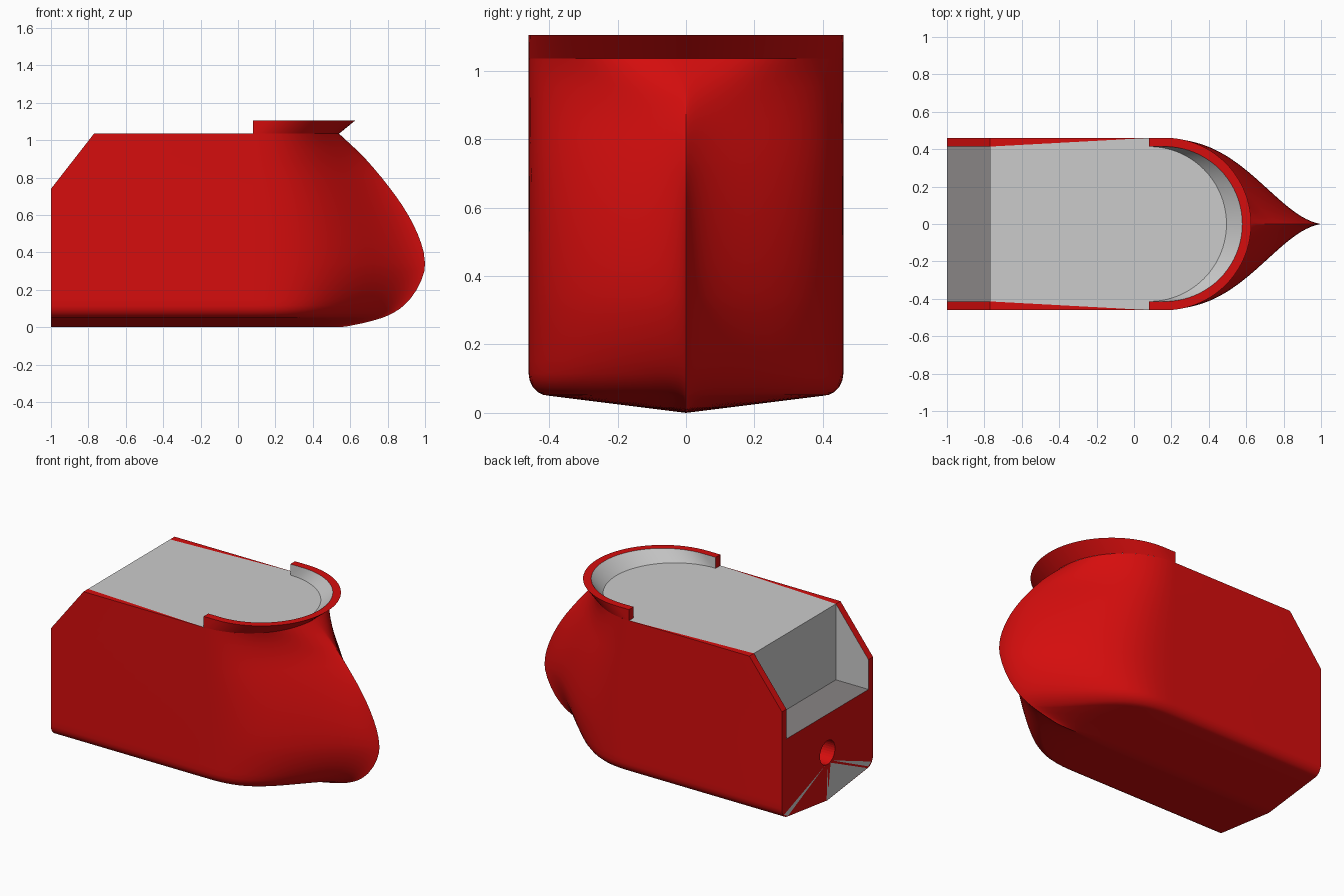
import bpy, bmesh, math
from mathutils import Vector

if "Cube" in bpy.data.objects:
    bpy.data.objects.remove(bpy.data.objects["Cube"])


def paint(name, *rgb):
    mat = bpy.data.materials.new(name)
    mat.diffuse_color = (*rgb, 1)
    mat.use_nodes = True
    mat.node_tree.nodes["Principled BSDF"].inputs["Base Color"].default_value = mat.diffuse_color
    return mat


RED = paint("red_paint", 0.67, 0.004, 0.004)
GREY = paint("pale_grey", 0.68, 0.68, 0.68)
DARK = paint("dark_grey", 0.25, 0.235, 0.235)
HALF, INNER, TOP, RIM = 0.46, 0.414, 1.035, 1.105   # beam, inside beam, deck and rim heights
FLOOR, KNEE, STERN, WALL = 0.55, 0.74, -1.0, -0.77  # stern well and its sloped sides
START, STEPS = 0.08, 26


def finish(name, bm, mat):
    mesh = bpy.data.meshes.new(name)
    bm.to_mesh(mesh)
    bm.free()
    obj = bpy.data.objects.new(name, mesh)
    bpy.context.collection.objects.link(obj)
    mesh.materials.append(mat)
    bpy.ops.object.select_all(action='DESELECT')
    obj.select_set(True)
    bpy.context.view_layer.objects.active = obj
    bpy.ops.object.shade_smooth_by_angle(angle=math.radians(32))
    return obj


def panels(name, polys, mat=GREY):
    """Flat panels, each given as (points, direction it faces)."""
    bm = bmesh.new()
    for pts, facing in polys:
        f = bm.faces.new([bm.verts.new(p) for p in pts])
        f.normal_update()
        if f.normal.dot(Vector(facing)) < 0:
            f.normal_flip()
    return finish(name, bm, mat)


def loft(name, rows, mat=GREY):
    """Quads between rows of points, each row running anticlockwise, going up."""
    bm = bmesh.new()
    grid = [[bm.verts.new(p) for p in row] for row in rows]
    for a, b in zip(grid, grid[1:]):
        for j in range(len(a) - 1):
            bm.faces.new((a[j], a[j + 1], b[j + 1], b[j]))
    bmesh.ops.remove_doubles(bm, verts=bm.verts, dist=1e-5)
    return finish(name, bm, mat)


# Hull: waterlines at each height, ending on the stem curve (height, stem x)
STEM = [(0, .54), (.005, .585), (.02, .66), (.035, .72), (.05, .77), (.053, .777), (.06, .795),
        (.075, .827), (.095, .86), (.115, .885), (.15, .92), (.2, .955), (.25, .98),
        (.3, .996), (.34, 1.0), (.4, .993), (.45, .979), (.5, .96), (.55, .937), (.6, .91),
        (.65, .879), (.7, .845), (.74, .815), (.8, .768), (.85, .726), (.9, .682),
        (.95, .632), (1.0, .578), (TOP, .54)]


def beam(z):
    if z <= 0.05:
        return 0.40 * z / 0.05
    t = max(0, (0.115 - z) / 0.065)
    return 0.40 + 0.06 * math.sqrt(max(0, 1 - t * t))


def waterline(z, stem):
    lin = 1 if z < 0.34 else (stem - 0.54) / 0.46
    w = 1 - (1 - lin) ** 1.4                    # 1 = hollow bow, 0 = full bow
    q = 0.5 + 0.4 * min(1, lin / 0.4)           # full bow turns from round to pointed
    aft = STERN + (WALL - STERN) * max(0, (z - KNEE) / (TOP - KNEE))
    side = [(aft, beam(z))]
    for i in range(STEPS + 1):
        u = math.sin(math.pi / 2 * i / STEPS)
        full = max(0, 1 - u * u) ** q
        hollow = 0.85 * (1 + math.cos(math.pi * u ** 1.5)) / 2 + 0.15 * (1 - u * u)
        side.append((START + (stem - START) * u, beam(z) * (w * hollow + (1 - w) * full)))
    return [(x, -y, z) for x, y in side] + [(x, y, z) for x, y in side[-2::-1]]


loft("hull", [waterline(z, s) for z, s in STEM], RED)


# Bow rim: a half ring leaning forward
def arc(cx, r, z):
    pts = [(cx + r * math.cos(a), r * math.sin(a), z)
           for a in (math.pi * (i / 40 - 0.5) for i in range(41))]
    return [(START, -r, z)] + pts + [(START, r, z)]


lean = 0.085
low_out, top_out = arc(START + .0005, HALF, TOP), arc(START + lean, HALF + .001, RIM)
low_in, top_in = arc(START + .0005, INNER, TOP), arc(START + lean, INNER, RIM)
loft("bow_rim", [low_out, top_out, top_in], RED)
loft("bow_rim_lining", [low_in[::-1], top_in[::-1]])
panels("bow_rim_ends", [([(START, s * HALF, TOP), (START, s * HALF, RIM),
                          (START, s * INNER, RIM), (START, s * INNER, TOP)], (-1, 0, 0))
                        for s in (1, -1)], RED)

# Deck with its tapering red edges
panels("deck", [([(WALL, -INNER, TOP), (START, -HALF, TOP)] + low_in[1:-1]
                 + [(START, HALF, TOP), (WALL, INNER, TOP)], (0, 0, 1))])
edges, lining = [], []
for s in (1, -1):
    o, i = s * HALF, s * INNER
    edges += [([(WALL, o, TOP), (WALL, i, TOP), (START, o, TOP)], (0, 0, 1)),
              ([(STERN, o, KNEE), (STERN, i, KNEE), (WALL, i, TOP), (WALL, o, TOP)], (-1, 0, 1)),
              ([(STERN, o, FLOOR), (STERN, i, FLOOR), (STERN, i, KNEE), (STERN, o, KNEE)], (-1, 0, 0))]
    lining.append(([(STERN, i, FLOOR), (STERN, i, KNEE), (WALL, i, TOP), (WALL, i, FLOOR)], (0, -s, 0)))
panels("side_edges", edges, RED)

# Stern well
lining.append(([(WALL, -INNER, FLOOR), (WALL, INNER, FLOOR),
                (WALL, INNER, TOP), (WALL, -INNER, TOP)], (-1, 0, 0)))
panels("stern_well", lining)
panels("stern_well_floor", [([(STERN, -INNER, FLOOR), (STERN, INNER, FLOOR),
                              (WALL, INNER, FLOOR), (WALL, -INNER, FLOOR)], (0, 0, 1))], DARK)

# Transom with a round socket
HZ, HR, DEPTH = 0.305, 0.076, 0.12
half = [(beam(z), z) for z, _ in STEM if z < FLOOR - 0.01] + [(HALF, FLOOR)]
outline = [(STERN, y, z) for y, z in half] + [(STERN, -y, z) for y, z in half[:0:-1]]
hole = [(STERN, HR * math.cos(a), HZ + HR * math.sin(a))
        for a in (2 * math.pi * i / 32 for i in range(32))]
bm = bmesh.new()
rims = []
for ring in (outline, hole):
    vs = [bm.verts.new(p) for p in ring]
    rims += [bm.edges.new((vs[k - 1], vs[k])) for k in range(len(vs))]
bmesh.ops.triangle_fill(bm, use_beauty=True, edges=rims, normal=(-1, 0, 0))
for f in bm.faces:
    f.normal_update()
    if f.normal.x > 0:
        f.normal_flip()
finish("transom", bm, RED)
back = [(STERN + DEPTH, y, z) for _, y, z in hole]
panels("socket", [([hole[k - 1], hole[k], back[k], back[k - 1]],
                   (0, -hole[k][1] - hole[k - 1][1], 2 * HZ - hole[k][2] - hole[k - 1][2]))
                  for k in range(32)] + [(back, (-1, 0, 0))], RED)

# Unpainted patches on the transom
X = STERN - 0.001
panels("transom_patches", [
    ([(X, 0, 0.002), (X, -0.40, 0.053), (X, -0.03, HZ - HR)], (-1, 0, 0)),
    ([(X, -0.41, 0.06), (X, -0.44, 0.08), (X, -0.04, HZ - 0.065)], (-1, 0, 0)),
    ([(X, 0.40, 0.053), (X, 0.44, 0.075), (X, 0.03, HZ - HR)], (-1, 0, 0)),
    ([(X, 0.01, 0.004), (X, -0.01, 0.004), (X, 0, HZ - HR)], (-1, 0, 0))])
